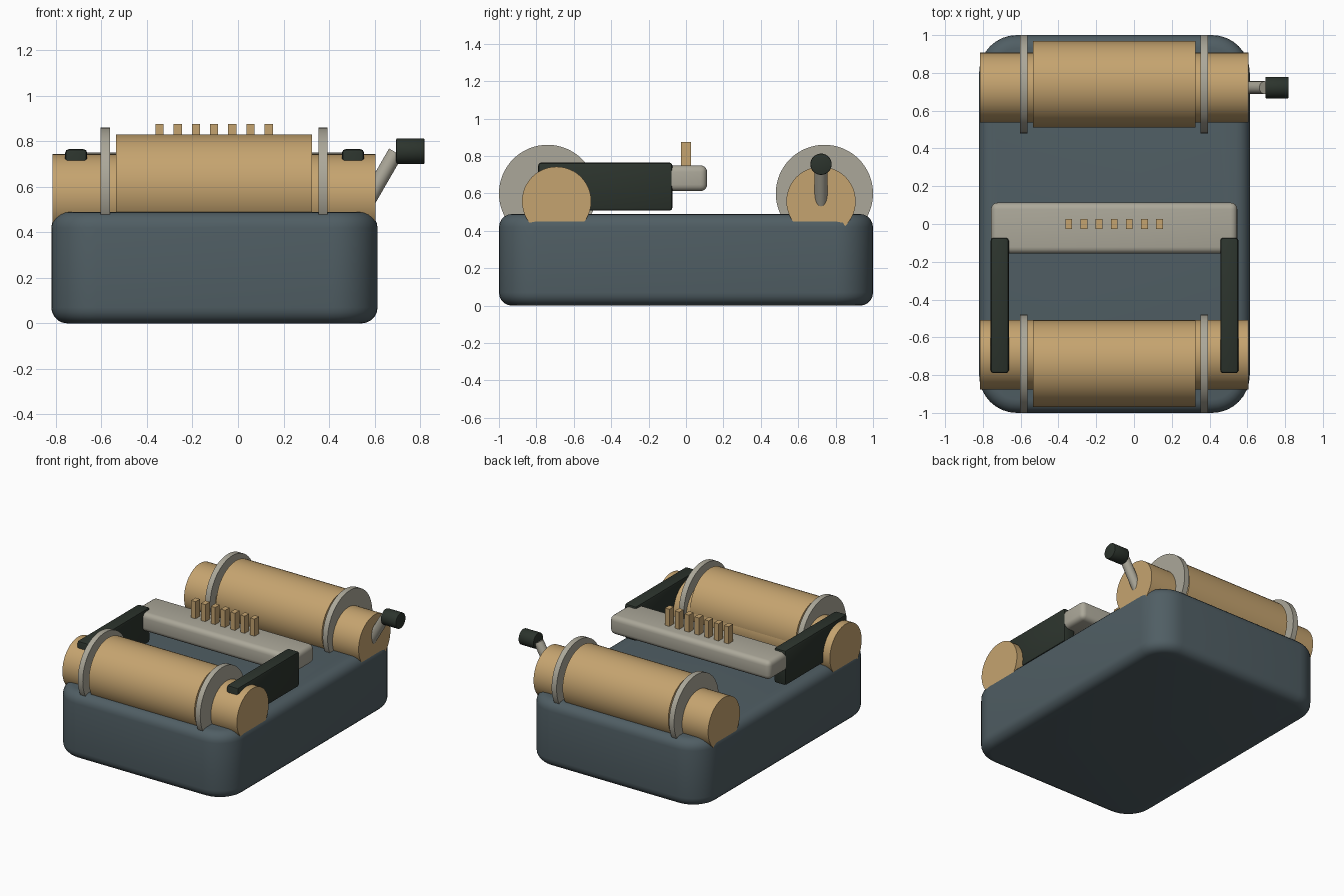
import bpy
import bmesh
import math
from mathutils import Vector

if "Cube" in bpy.data.objects:
    bpy.data.objects.remove(bpy.data.objects["Cube"], do_unlink=True)


def material(name, colour):
    mat = bpy.data.materials.new(name)
    mat.use_nodes = True
    mat.diffuse_color = (*colour, 1)
    mat.node_tree.nodes["Principled BSDF"].inputs["Base Color"].default_value = (*colour, 1)
    return mat


SLATE = material("slate blue", (0.08, 0.112, 0.127))
TAN = material("tan wood", (0.56, 0.37, 0.16))
GREY = material("warm grey", (0.41, 0.39, 0.32))
DARK = material("dark green", (0.025, 0.034, 0.026))


def finish(bm, name, mat, angle=40):
    bmesh.ops.recalc_face_normals(bm, faces=bm.faces)
    mesh = bpy.data.meshes.new(name)
    bm.to_mesh(mesh)
    bm.free()
    mesh.materials.append(mat)
    obj = bpy.data.objects.new(name, mesh)
    bpy.context.collection.objects.link(obj)
    bpy.ops.object.select_all(action="DESELECT")
    obj.select_set(True)
    bpy.context.view_layer.objects.active = obj
    bpy.ops.object.shade_smooth_by_angle(angle=math.radians(angle))
    return obj


def bevel(bm, edges, width, segments):
    bmesh.ops.bevel(bm, geom=edges, offset=width, segments=segments,
                    profile=0.5, affect="EDGES", clamp_overlap=True)


def box(name, mat, low, high, corner=0, round_edge=0, segments=4):
    """Box between two corners, with optional upright and all-round rounding."""
    low, high = Vector(low), Vector(high)
    bm = bmesh.new()
    bmesh.ops.create_cube(bm, size=1)
    for v in bm.verts:
        v.co = (low + high) / 2 + v.co * (high - low)
    if corner:
        upright = [e for e in bm.edges
                   if abs(e.verts[0].co.z - e.verts[1].co.z) > 0.01]
        bevel(bm, upright, corner, 8)
        rims = [e for e in bm.edges
                if abs(e.verts[0].co.z - e.verts[1].co.z) < 0.001
                and any(abs(f.normal.z) > 0.9 for f in e.link_faces)]
        bevel(bm, rims, round_edge, segments)
    elif round_edge:
        bevel(bm, bm.edges[:], round_edge, segments)
    return finish(bm, name, mat)


def rod(name, mat, start, end, radius, sides=48, edge=0):
    """Cylinder between two points."""
    start, end = Vector(start), Vector(end)
    axis = end - start
    bm = bmesh.new()
    bmesh.ops.create_cone(bm, cap_ends=True, segments=sides, radius1=radius,
                          radius2=radius, depth=axis.length)
    if edge:
        rims = [e for e in bm.edges if any(len(f.verts) > 4 for f in e.link_faces)]
        bevel(bm, rims, edge, 2)
    turn = axis.to_track_quat("Z", "Y").to_matrix()
    for v in bm.verts:
        v.co = turn @ v.co + (start + end) / 2
    return finish(bm, name, mat)


# Rounded base
box("base", SLATE, (-0.82, -1, 0), (0.613, 1, 0.49), corner=0.2, round_edge=0.07, segments=5)

# Two rollers, each with an axle, a drum and a pair of flanges
for label, axle_y, drum_y in (("front", -0.692, -0.74), ("back", 0.722, 0.74)):
    rod(label + "_axle", TAN, (-0.815, axle_y, 0.558), (0.605, axle_y, 0.558), 0.185)
    rod(label + "_drum", TAN, (-0.535, drum_y, 0.6), (0.325, drum_y, 0.6), 0.23)
    for side, x in (("right", -0.583), ("left", 0.373)):
        rod(f"{label}_{side}_flange", GREY, (x - 0.02, drum_y, 0.6),
            (x + 0.02, drum_y, 0.6), 0.26, sides=64)

# Swinging frame: two arms and a crossbar
for side, x in (("right", -0.711), ("left", 0.505)):
    box(side + "_arm", DARK, (x - 0.048, -0.79, 0.508), (x + 0.048, -0.073, 0.765),
        round_edge=0.015, segments=2)
box("crossbar", GREY, (-0.757, -0.157, 0.612), (0.547, 0.113, 0.75), round_edge=0.035)

# Row of upright pins
for i in range(7):
    x = -0.345 + i * 0.08
    box(f"pin_{i + 1}", TAN, (x - 0.018, -0.026, 0.73), (x + 0.018, 0.026, 0.876))

# Crank on the back axle
rod("crank_rod", GREY, (0.57, 0.722, 0.538), (0.693, 0.722, 0.751), 0.034, sides=24)
rod("crank_knob", DARK, (0.695, 0.722, 0.756), (0.819, 0.722, 0.756), 0.057, sides=32, edge=0.005)
